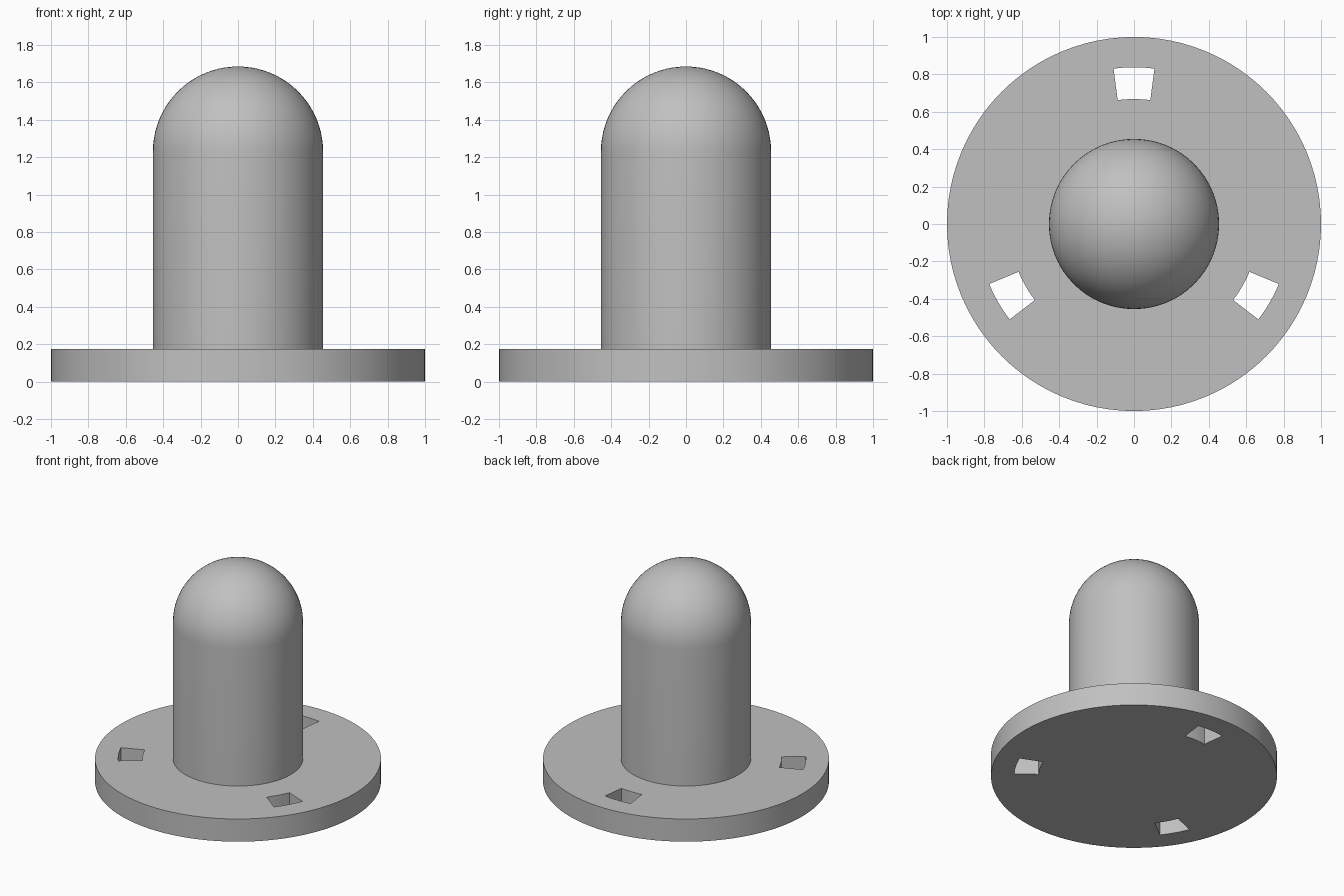
import bpy, bmesh, math
from mathutils import Matrix, Vector

if "Cube" in bpy.data.objects:
    bpy.data.objects.remove(bpy.data.objects["Cube"])

BASE_H, BASE_R = 0.175, 1.0
POST_R, DOME_Z = 0.455, 1.23
SLOT_IN, SLOT_OUT, SLOT_HALF = 0.668, 0.838, math.radians(7.5)

grey = bpy.data.materials.new("plain grey")
grey.diffuse_color = (0.53, 0.53, 0.53, 1)
grey.use_nodes = True
grey.node_tree.nodes["Principled BSDF"].inputs["Base Color"].default_value = grey.diffuse_color


def make_object(name, bm):
    bmesh.ops.recalc_face_normals(bm, faces=bm.faces)
    mesh = bpy.data.meshes.new(name)
    bm.to_mesh(mesh)
    bm.free()
    mesh.materials.append(grey)
    obj = bpy.data.objects.new(name, mesh)
    bpy.context.collection.objects.link(obj)
    return obj


def activate(obj):
    bpy.ops.object.select_all(action='DESELECT')
    obj.select_set(True)
    bpy.context.view_layer.objects.active = obj


# Round base plate
bm = bmesh.new()
bmesh.ops.create_cone(bm, cap_ends=True, segments=96, radius1=BASE_R, radius2=BASE_R,
                      depth=BASE_H, matrix=Matrix.Translation((0, 0, BASE_H / 2)))
base = make_object("base_plate", bm)

# Three ring-segment cutters for the slots
bm = bmesh.new()
steps = 6
for k in range(3):
    mid = math.radians(90 + 120 * k)
    angles = [mid - SLOT_HALF + 2 * SLOT_HALF * i / steps for i in range(steps + 1)]
    outline = [(SLOT_OUT, a) for a in angles] + [(SLOT_IN, a) for a in reversed(angles)]
    verts = [bm.verts.new((r * math.cos(a), r * math.sin(a), -0.1)) for r, a in outline]
    face = bm.faces.new(verts)
    ext = bmesh.ops.extrude_face_region(bm, geom=[face])
    top = [g for g in ext["geom"] if isinstance(g, bmesh.types.BMVert)]
    bmesh.ops.translate(bm, verts=top, vec=Vector((0, 0, BASE_H + 0.2)))
cutter = make_object("slot_cutter", bm)
cutter.hide_render = True

activate(base)
cut = base.modifiers.new("slots", 'BOOLEAN')
cut.operation = 'DIFFERENCE'
cut.solver = 'EXACT'
cut.object = cutter
bpy.ops.object.modifier_apply(modifier=cut.name)
bpy.data.objects.remove(cutter, do_unlink=True)
bpy.ops.object.shade_smooth_by_angle(angle=math.radians(30))

# Domed post, spun from a half profile
bm = bmesh.new()
profile = [(POST_R, BASE_H)]
profile += [(POST_R * math.cos(t), DOME_Z + POST_R * math.sin(t))
            for t in (math.pi / 2 * i / 20 for i in range(21))]
verts = [bm.verts.new((r, 0, z)) for r, z in profile]
edges = [bm.edges.new(pair) for pair in zip(verts, verts[1:])]
bmesh.ops.spin(bm, geom=verts + edges, cent=(0, 0, 0), axis=(0, 0, 1),
               angle=2 * math.pi, steps=64, use_merge=False)
bmesh.ops.remove_doubles(bm, verts=bm.verts, dist=0.0005)
post = make_object("domed_post", bm)
activate(post)
bpy.ops.object.shade_smooth_by_angle(angle=math.radians(30))
